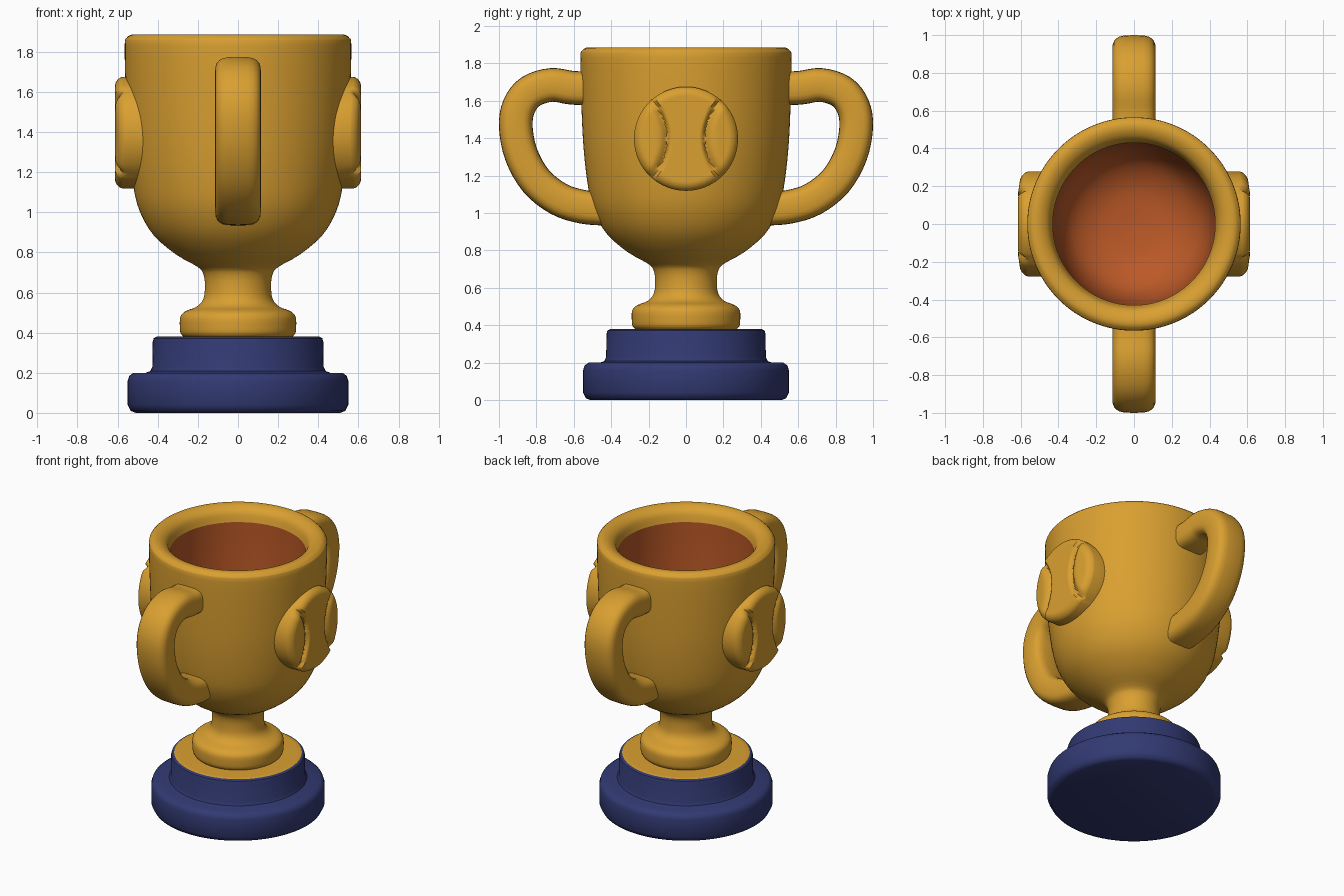
import bpy, bmesh, math
from mathutils import Vector

if "Cube" in bpy.data.objects:
    bpy.data.objects.remove(bpy.data.objects["Cube"])


def material(name, rgb):
    m = bpy.data.materials.new(name)
    m.diffuse_color = (*rgb, 1)
    m.use_nodes = True
    m.node_tree.nodes["Principled BSDF"].inputs["Base Color"].default_value = m.diffuse_color
    return m


GOLD = material("gold", (0.70, 0.35, 0.03))
BLUE = material("navy blue", (0.032, 0.042, 0.17))
ORANGE = material("burnt orange", (0.50, 0.10, 0.02))


def finish(name, bm, mats, angle=45):
    bmesh.ops.recalc_face_normals(bm, faces=bm.faces)
    me = bpy.data.meshes.new(name)
    bm.to_mesh(me)
    bm.free()
    ob = bpy.data.objects.new(name, me)
    bpy.context.collection.objects.link(ob)
    for m in mats:
        me.materials.append(m)
    bpy.ops.object.select_all(action='DESELECT')
    ob.select_set(True)
    bpy.context.view_layer.objects.active = ob
    bpy.ops.object.shade_smooth_by_angle(angle=math.radians(angle))
    return ob


def spline(pts, n):
    """Catmull-Rom curve through the 2D points, n steps per span."""
    p = [Vector(q) for q in pts]
    p = [2 * p[0] - p[1]] + p + [2 * p[-1] - p[-2]]
    out = []
    for i in range(1, len(p) - 2):
        a, b, c, d = p[i - 1:i + 3]
        for k in range(n):
            t = k / n
            out.append(0.5 * (2 * b + (c - a) * t + (2 * a - 5 * b + 4 * c - d) * t * t
                              + (3 * b - a - 3 * c + d) * t ** 3))
    return out + [p[-2]]


def skin(bm, rings):
    """Bridge consecutive closed rings of equal length."""
    n = len(rings[0])
    for r0, r1 in zip(rings, rings[1:]):
        for i in range(n):
            j = (i + 1) % n
            bm.faces.new((r0[i], r0[j], r1[j], r1[i]))


def lathe(profile, cap_start=False, cap_end=False, segs=96):
    bm = bmesh.new()
    rings = [[bm.verts.new((r * math.cos(2 * math.pi * i / segs),
                            r * math.sin(2 * math.pi * i / segs), z))
              for i in range(segs)] for r, z in profile]
    skin(bm, rings)
    if cap_start:
        bm.faces.new(rings[0])
    if cap_end:
        bm.faces.new(rings[-1])
    return bm


# Two-step pedestal; the middle of its top is gold
pedestal = [(0.51, 0), (0.535, 0.01), (0.55, 0.04), (0.55, 0.16), (0.542, 0.185),
            (0.52, 0.2), (0.46, 0.2), (0.437, 0.208), (0.427, 0.23), (0.425, 0.355),
            (0.42, 0.372), (0.405, 0.38), (0.375, 0.381), (0.2, 0.381)]
bm = lathe(pedestal, True, True)
for f in bm.faces:
    if f.calc_center_median().z > 0.3805:
        f.material_index = 1
finish("pedestal", bm, [BLUE, GOLD])

# Foot, stem, bowl and rounded rim
cup = spline([(0.265, 0.375), (0.285, 0.395), (0.29, 0.43), (0.287, 0.48), (0.26, 0.508),
              (0.205, 0.53), (0.172, 0.57), (0.165, 0.635), (0.172, 0.69), (0.2, 0.727),
              (0.31, 0.79), (0.42, 0.885), (0.488, 1.0), (0.522, 1.13), (0.548, 1.35),
              (0.56, 1.6), (0.565, 1.83), (0.556, 1.868), (0.53, 1.885), (0.49, 1.88),
              (0.45, 1.85), (0.43, 1.79)], 3)
finish("cup", lathe(cup, cap_start=True), [GOLD])

# Coloured inside of the bowl
liner = spline([(0.43, 1.79), (0.43, 1.6), (0.422, 1.35), (0.395, 1.17), (0.33, 1.04),
                (0.2, 0.96), (0.02, 0.935)], 4)
finish("cup_interior", lathe(liner, cap_end=True), [ORANGE])


# Looped handles with a rounded rectangular section
def handle(name, side):
    path = spline([(0.48, 1.665), (0.61, 1.67), (0.72, 1.685), (0.83, 1.65), (0.893, 1.57),
                   (0.91, 1.46), (0.88, 1.31), (0.80, 1.17), (0.68, 1.075),
                   (0.55, 1.033), (0.42, 1.022)], 4)
    bm = bmesh.new()
    rings = []
    for i, p in enumerate(path):
        t = (path[min(i + 1, len(path) - 1)] - path[max(i - 1, 0)]).normalized()
        normal = Vector((-t.y, t.x))
        ring = []
        for k in range(24):
            a = 2 * math.pi * k / 24
            c, s = math.cos(a), math.sin(a)
            x = 0.115 * math.copysign(abs(c) ** 0.6, c)
            q = p + normal * 0.09 * math.copysign(abs(s) ** 0.6, s)
            ring.append(bm.verts.new((x, side * q.x, q.y)))
        rings.append(ring)
    skin(bm, rings)
    bm.faces.new(rings[0])
    bm.faces.new(rings[-1])
    finish(name, bm, [GOLD], 60)


# Round ball badges: a thick disc with two curved seams
def badge_height(y, z, r):
    d = math.hypot(abs(y) - 0.39, z) - 0.29
    h = 0.613
    if d < 0:                                     # pillowed side lobes
        h -= 0.03 * max(0, 1 + d / 0.05) ** 2 + 0.15 * max(0, abs(y) - 0.17)
    else:                                         # middle band
        h -= 0.035 * max(0, 1 - d / 0.02) ** 2
    e = max(0, r - 0.23) / 0.05                   # rounded outer edge
    return h - 0.05 * (1 - math.sqrt(max(0, 1 - e * e)))


def badge(name, side):
    bm = bmesh.new()
    segs, steps, radius = 96, 36, 0.278
    rings = []
    for k in range(1, steps + 1):
        r = radius * math.sin(0.5 * math.pi * k / steps) if k > 20 else \
            radius * math.sin(0.5 * math.pi * 20 / steps) * k / 20
        ring = []
        for i in range(segs):
            a = 2 * math.pi * i / segs
            y, z = r * math.cos(a), r * math.sin(a)
            ring.append(bm.verts.new((side * badge_height(y, z, r), y, 1.397 + z)))
        rings.append(ring)
    rings.append([bm.verts.new((side * 0.445, v.co.y, v.co.z)) for v in rings[-1]])
    skin(bm, rings)
    bm.faces.new(rings[0])
    finish(name, bm, [GOLD], 50)


for side, label in ((-1, "front"), (1, "back")):
    handle(label + "_handle", side)
for side, label in ((-1, "left"), (1, "right")):
    badge(label + "_ball_badge", side)
